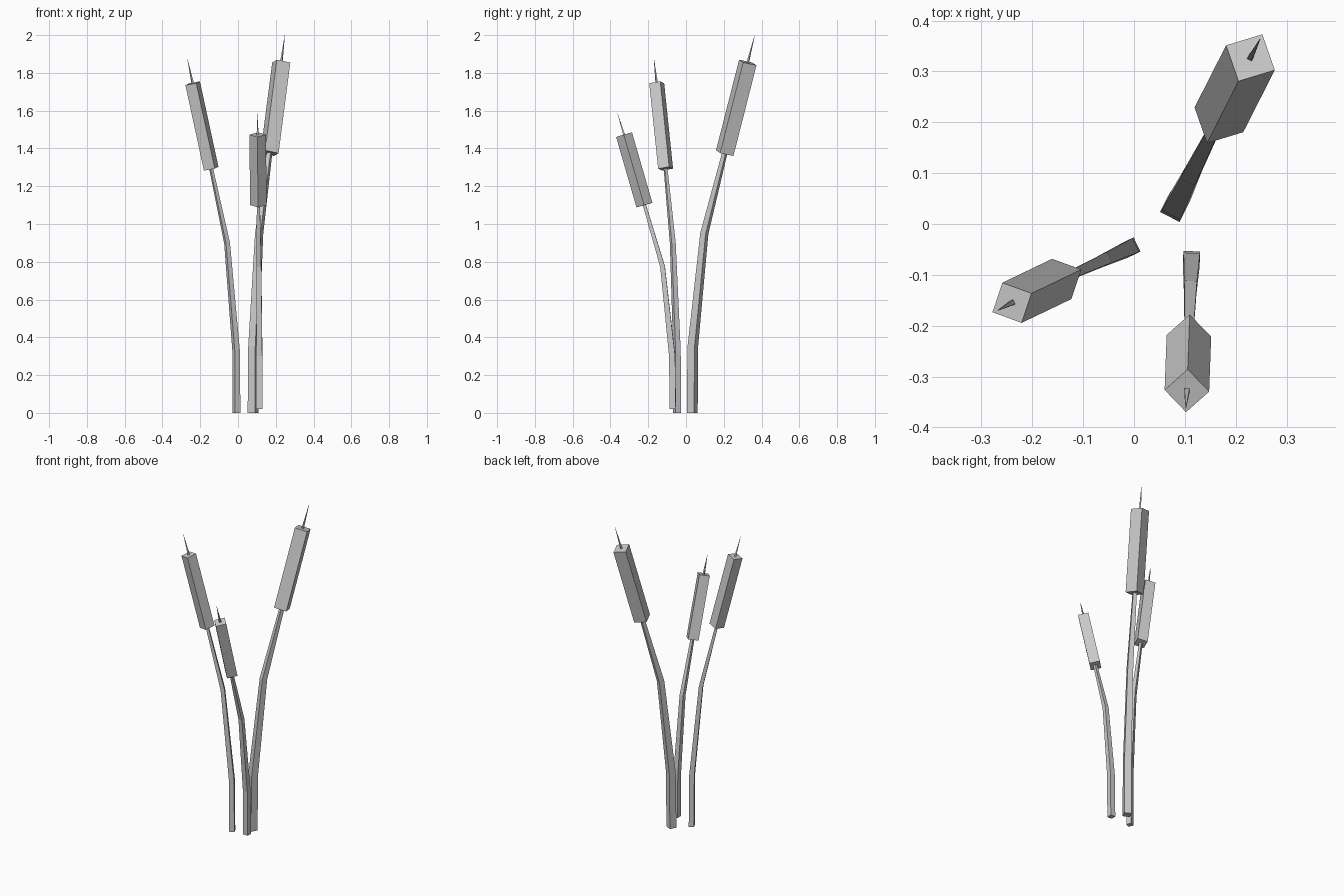
import bpy
import bmesh
from math import atan2, pi
from mathutils import Matrix, Vector

cube = bpy.data.objects.get("Cube")
if cube:
    bpy.data.objects.remove(cube, do_unlink=True)

grey = bpy.data.materials.new("plain grey")
grey.use_nodes = True
GREY = (0.6, 0.6, 0.6, 1)
grey.diffuse_color = GREY
grey.node_tree.nodes["Principled BSDF"].inputs["Base Color"].default_value = GREY


def square_tube(name, rings, tilt, turn):
    """Skin square sections given as (centre, half side); tilt them off vertical by ring."""
    bm = bmesh.new()
    loops = []
    for (centre, half), axis in zip(rings, tilt):
        rot = Vector((0, 0, 1)).rotation_difference(axis).to_matrix()
        spin = Matrix.Rotation(turn, 3, 'Z')
        corners = [(-half, -half, 0), (half, -half, 0), (half, half, 0), (-half, half, 0)]
        loops.append([bm.verts.new(centre + rot @ spin @ Vector(c)) for c in corners])
    for low, high in zip(loops, loops[1:]):
        for i in range(4):
            j = (i + 1) % 4
            bm.faces.new((low[i], low[j], high[j], high[i]))
    bm.faces.new(loops[0][::-1])
    bm.faces.new(loops[-1])
    mesh = bpy.data.meshes.new(name)
    bm.to_mesh(mesh)
    bm.free()
    mesh.materials.append(grey)
    obj = bpy.data.objects.new(name, mesh)
    bpy.context.collection.objects.link(obj)


def reed(side, path, top, tip, stem_half, head_half):
    """Bent tapering stem, long square seed head and a thin spike on top."""
    foot, knee, bend, neck = [Vector(p) for p in path]
    top, tip = Vector(top), Vector(tip)
    lean = (top - neck).normalized()
    turn = atan2(lean.y, lean.x)
    up = Vector((0, 0, 1))
    middle = ((bend - knee).normalized() + lean).normalized()

    widths = [stem_half * k for k in (1, 0.97, 0.75, 0.5)]
    square_tube(side + "_stem", list(zip((foot, knee, bend, neck), widths)),
                (up, up, middle, lean), turn)
    square_tube(side + "_seed_head", [(neck, head_half), (top, head_half)],
                (lean, lean), turn + pi / 4)
    square_tube(side + "_spike", [(top, 0.005), (tip, 0.0005)], (lean, lean), turn)


reed("back_left",
     [(0.08, 0.033, 0), (0.082, 0.036, 0.35), (0.112, 0.097, 0.95), (0.167, 0.205, 1.375)],
     (0.229, 0.327, 1.855), (0.248, 0.364, 2.0), 0.0215, 0.038)
reed("right",
     [(-0.008, -0.047, 0), (-0.01, -0.048, 0.33), (-0.058, -0.07, 0.9), (-0.142, -0.108, 1.293)],
     (-0.24, -0.155, 1.745), (-0.268, -0.17, 1.875), 0.0155, 0.031)
reed("front",
     [(0.113, -0.07, 0.02), (0.113, -0.073, 0.3), (0.111, -0.124, 0.775), (0.108, -0.22, 1.1)],
     (0.104, -0.328, 1.473), (0.102, -0.362, 1.585), 0.0165, 0.031)
